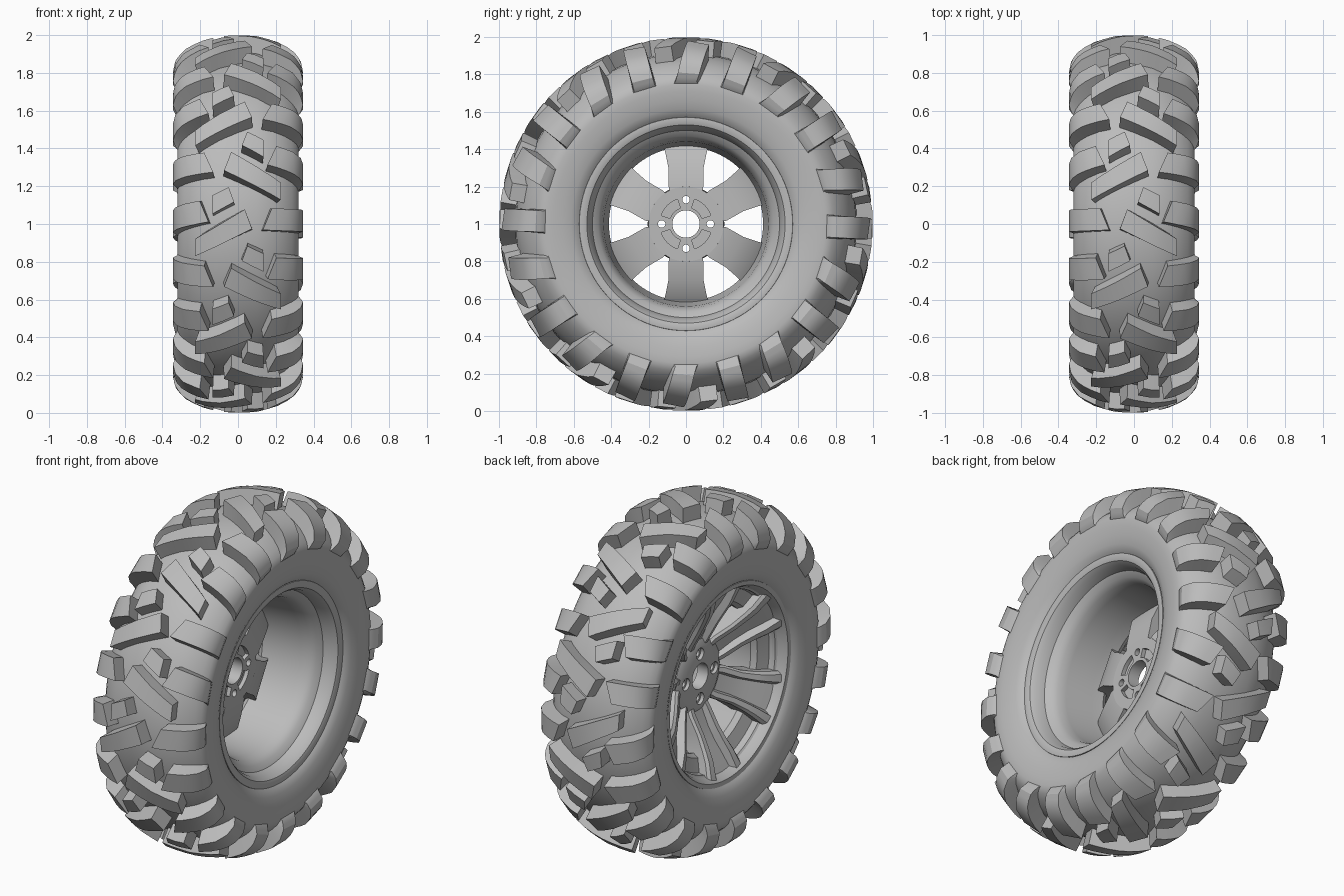
import bpy, bmesh, math
from mathutils import Vector

cube = bpy.data.objects.get("Cube")
if cube:
    bpy.data.objects.remove(cube, do_unlink=True)

grey = bpy.data.materials.new("mid_grey")
grey.use_nodes = True
COLOR = (0.5, 0.5, 0.5, 1)
grey.diffuse_color = COLOR
for node in grey.node_tree.nodes:
    if node.type == 'BSDF_PRINCIPLED':
        node.inputs["Base Color"].default_value = COLOR


def polar(x, r, deg):
    """Point at radius r and angle deg about the axle."""
    a = math.radians(deg)
    return Vector((x, -r * math.cos(a), 1 + r * math.sin(a)))


def smooth_edges(obj):
    bpy.ops.object.select_all(action='DESELECT')
    obj.select_set(True)
    bpy.context.view_layer.objects.active = obj
    bpy.ops.object.shade_smooth_by_angle(angle=math.radians(30))


def finish(name, bm, smooth=True):
    bmesh.ops.recalc_face_normals(bm, faces=bm.faces[:])
    mesh = bpy.data.meshes.new(name)
    bm.to_mesh(mesh)
    bm.free()
    obj = bpy.data.objects.new(name, mesh)
    bpy.context.collection.objects.link(obj)
    mesh.materials.append(grey)
    if smooth:
        smooth_edges(obj)
    return obj


def loft(bm, rings, wrap=False):
    """Skin closed cross-sections; cap the ends unless wrapped."""
    rows = [[bm.verts.new(p) for p in ring] for ring in rings]
    n = len(rows[0])
    pairs = list(zip(rows, rows[1:])) + ([(rows[-1], rows[0])] if wrap else [])
    for a, b in pairs:
        for i in range(n):
            j = (i + 1) % n
            bm.faces.new((a[i], a[j], b[j], b[i]))
    if not wrap:
        bm.faces.new(rows[0])
        bm.faces.new(rows[-1])


def lathe(name, profile, steps=96, smooth=True):
    bm = bmesh.new()
    loft(bm, [[polar(x, r, 360 * k / steps) for x, r in profile]
              for k in range(steps)], wrap=True)
    return finish(name, bm, smooth)


# Half sections from the centre line to the shoulder foot: carcass and tread surface
CARCASS = [(0, .914), (.1, .908), (.185, .885), (.245, .85), (.285, .815), (.308, .787), (.318, .765)]
TREAD = [(0, 1), (.1, .995), (.2, .968), (.288, .922), (.332, .865), (.345, .805), (.326, .762)]
WALL = [(.321, .745), (.32, .71), (.313, .66), (.302, .615), (.285, .578), (.25, .55), (.22, .51)]


def sample(table, u):
    """Interpolate a half section; negative u crosses the centre line."""
    s, u = (-1 if u < 0 else 1), abs(u)
    i = min(int(u), len(table) - 2)
    p = Vector(table[i]).lerp(Vector(table[i + 1]), u - i)
    return s * p.x, p.y


# Tyre carcass and side walls
half = CARCASS + WALL
lathe("tyre_body", half + [(-x, r) for x, r in reversed(half[1:])], 120)


def lug(bm, side, start, u0, u1, mid0, mid1, wide0, wide1, skew=0):
    """Tread block following the section from u0 to u1."""
    steps = max(2, round((u1 - u0) * 2))
    rings = []
    for k in range(steps + 1):
        t = k / steps
        mid = start + mid0 + (mid1 - mid0) * t
        w = wide0 + (wide1 - wide0) * t
        ring = []
        for table, edge, drop in ((CARCASS, -1.1, .012), (CARCASS, 1.1, .012),
                                  (TREAD, .95, 0), (TREAD, -.95, 0)):
            # Skew the block ends so they are cut obliquely
            u = u0 + (u1 - u0) * t + skew * edge * (1 - t)
            x, r = sample(table, u)
            ring.append(polar(side * x, r - drop, mid + edge * w))
        rings.append(ring)
    loft(bm, rings)


# Tread: ten repeats, with the other half mirrored and shifted half a step
kinds = {
    "centre_lugs": (-.55, 2.3, 19.5, 10.5, 3.1, 2.9, .2),
    "small_lugs": (.35, 1.35, 27, 24, 2.4, 3, .15),
    "long_shoulder_lugs": (1.55, 6, 1.5, 1, 3.5, 4.5, .25),
    "short_shoulder_lugs": (1.8, 6, 22, 18, 3.5, 4.5, .25),
}
for name, shape in kinds.items():
    bm = bmesh.new()
    for k in range(10):
        lug(bm, 1, 36 * k, *shape)
        lug(bm, -1, 36 * k - 18, *shape)
    finish(name, bm)

# Rim barrel: stepped dish on the inner side, crisp lip on the outer side
lathe("rim_barrel", [
    (.26, .575), (.28, .57), (.282, .55), (.275, .53), (.25, .512),
    (.2, .5), (.18, .47), (.15, .45), (.1, .44), (-.06, .425), (-.13, .412),
    (-.16, .43), (-.185, .505), (-.255, .53), (-.278, .545), (-.28, .57),
    (-.26, .575), (-.23, .545), (-.15, .515), (.15, .515), (.22, .54)])

# Six spokes dished towards a sunken hub, with raised edge ribs and a low middle
bm = bmesh.new()
stations = [(.155, .082, -.022, -.078), (.2, .093, -.024, -.1), (.3, .094, -.045, -.155),
            (.38, .11, -.075, -.2), (.43, .125, -.11, -.228), (.54, .16, -.2, -.268)]
for k in range(6):
    a = math.radians(90 + 60 * k)
    out = Vector((0, -math.cos(a), math.sin(a)))
    across = Vector((0, math.sin(a), math.cos(a)))
    rings = []
    for r, w, back, front in stations:
        floor = front + (back - front) * .4
        section = [(-w, back), (w, back), (w, front + .015), (w * .88, front), (w * .6, front),
                   (w * .48, floor), (-w * .48, floor), (-w * .6, front),
                   (-w * .88, front), (-w, front + .015)]
        rings.append([Vector((x, 0, 1)) + out * r + across * v for v, x in section])
    loft(bm, rings)
finish("spokes", bm)

# Hub with centre bore
hub = lathe("hub", [(-.022, .073), (-.022, .2), (-.075, .205),
                    (-.092, .17), (-.092, .073)], 64, False)


def rod(bm, x0, x1, r, deg):
    c = polar(0, .13, deg)
    loft(bm, [[c + Vector((x, r * math.cos(math.tau * i / 20), r * math.sin(math.tau * i / 20)))
               for i in range(20)] for x in (x0, x1)])


# Bolt holes, their outer seats, and arc pockets on the inner face
cutters = [bmesh.new() for _ in range(3)]
for k in range(4):
    rod(cutters[0], -.2, .1, .02, 90 * k)
    rod(cutters[1], -.2, -.072, .034, 90 * k)
    arc = range(-26, 27, 4)
    loft(cutters[2], [[polar(x, r, 90 * k + 45 + d) for x, r in
                       ((-.045, .09), (.05, .09), (.05, .14), (-.045, .14))] for d in arc])
for bm in cutters:
    cutter = finish("hub_cutter", bm, False)
    cutter.hide_render = True
    mod = hub.modifiers.new("cut", 'BOOLEAN')
    mod.operation, mod.solver, mod.object = 'DIFFERENCE', 'EXACT', cutter
    bpy.context.view_layer.objects.active = hub
    bpy.ops.object.modifier_apply(modifier=mod.name)
    bpy.data.objects.remove(cutter, do_unlink=True)
smooth_edges(hub)
